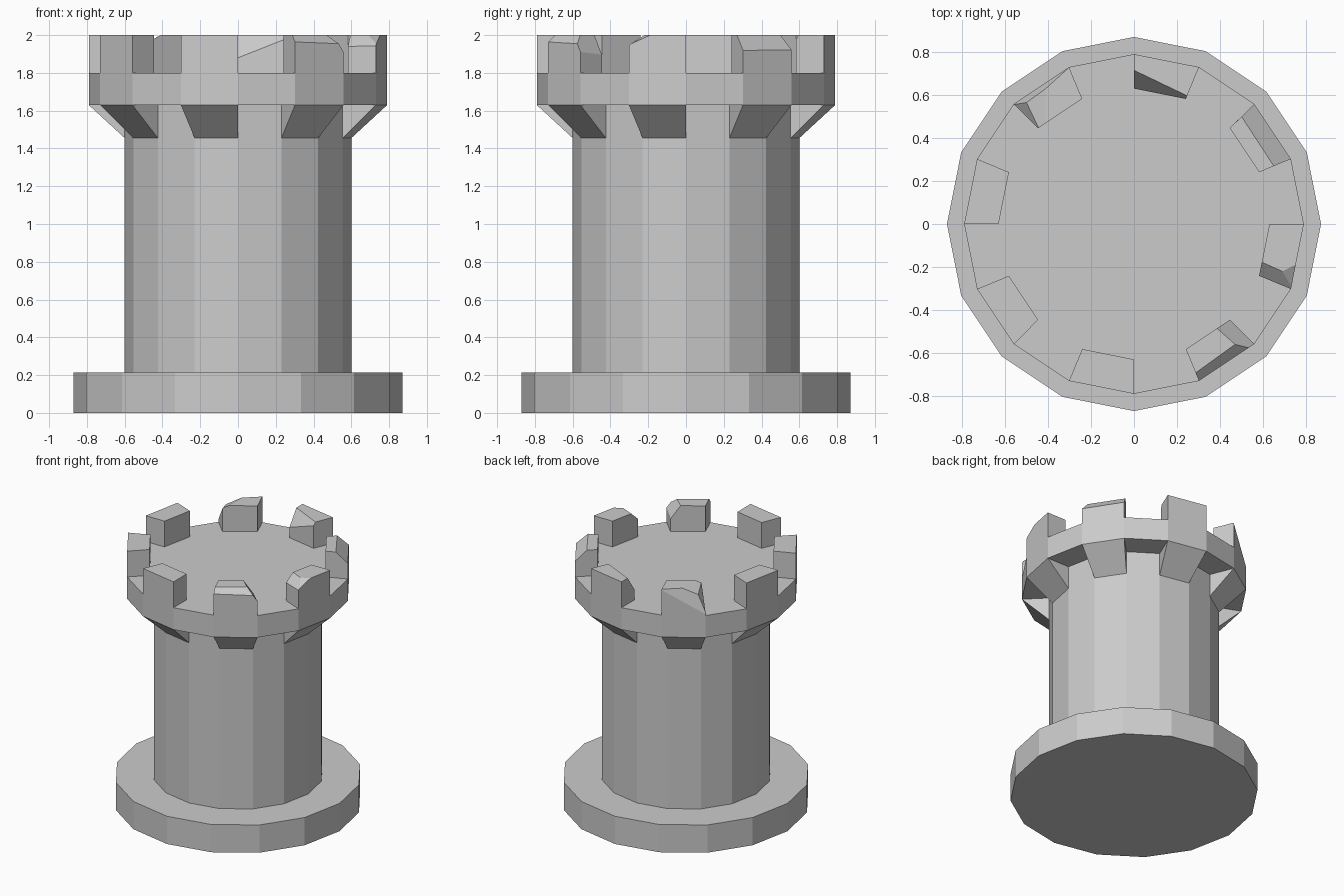
import bpy, bmesh
from math import cos, sin, radians
from mathutils import Vector

if "Cube" in bpy.data.objects:
    bpy.data.objects.remove(bpy.data.objects["Cube"])

SIDES = 16
STEP = 360 / SIDES


def polar(r, deg, z):
    return Vector((r * cos(radians(deg)), r * sin(radians(deg)), z))


def finish(bm, name):
    bmesh.ops.recalc_face_normals(bm, faces=bm.faces[:])
    me = bpy.data.meshes.new(name)
    bm.to_mesh(me)
    bm.free()
    ob = bpy.data.objects.new(name, me)
    bpy.context.collection.objects.link(ob)
    return ob


def drum(name, r, z0, z1):
    """16-sided cylinder with a corner on the x axis."""
    bm = bmesh.new()
    low = bm.faces.new([bm.verts.new(polar(r, i * STEP, z0)) for i in range(SIDES)])
    top = bmesh.ops.extrude_face_region(bm, geom=[low])["geom"]
    bmesh.ops.translate(bm, vec=(0, 0, z1 - z0),
                        verts=[g for g in top if isinstance(g, bmesh.types.BMVert)])
    if low.is_valid and len([f for f in bm.faces if len(f.verts) == SIDES]) < 2:
        bm.faces.new([v for v in bm.verts if abs(v.co.z - z0) < 1e-5])
    return finish(bm, name)


def segment(name, a0, profile, cuts=()):
    """Sweep an (r, z) profile over one side, then slice chips off with planes."""
    bm = bmesh.new()
    a, b = [[bm.verts.new(polar(r, ang, z)) for r, z in profile] for ang in (a0, a0 + STEP)]
    bm.faces.new(a)
    bm.faces.new(b[::-1])
    n = len(profile)
    for i in range(n):
        j = (i + 1) % n
        bm.faces.new((a[j], a[i], b[i], b[j]))
    for p in cuts:
        p0, p1, p2 = map(Vector, p)
        no = (p1 - p0).cross(p2 - p0).normalized()
        if no.z < 0:
            no = -no
        bmesh.ops.bisect_plane(bm, geom=bm.verts[:] + bm.edges[:] + bm.faces[:],
                               plane_co=p0, plane_no=no, clear_outer=True)
        rim = [e for e in bm.edges if e.is_boundary]
        if rim:
            bmesh.ops.holes_fill(bm, edges=rim, sides=0)
    return finish(bm, name)


# Main drums
drum("base", 0.87, 0, 0.215)
drum("shaft", 0.60, 0.215, 1.63)
drum("parapet_floor", 0.79, 1.63, 1.80)

# Chips broken off individual battlements, three points per cutting plane
chips = {
    0: [((0.60, -0.18, 2), (0.69, -0.22, 2), (0.58, -0.24, 1.94)),
        ((0.69, -0.22, 2), (0.75, -0.19, 2), (0.73, -0.30, 1.95))],
    1: [((0.65, 0.27, 2), (0.50, 0.50, 2), (0.73, 0.30, 1.92))],
    2: [((0, 0.715, 2), (0.24, 0.60, 2), (0, 0.63, 1.88))],
    3: [((-0.56, 0.56, 1.82), (-0.445, 0.45, 1.98), (-0.50, 0.565, 1.95)),
        ((-0.445, 0.45, 1.98), (-0.41, 0.63, 2), (-0.50, 0.565, 1.95)),
        ((-0.30, 0.73, 2), (-0.41, 0.63, 2), (-0.50, 0.565, 1.95))],
    7: [((0.29, -0.69, 2), (0.47, -0.56, 2), (0.30, -0.73, 1.965)),
        ((0.38, -0.48, 2), (0.47, -0.56, 2), (0.555, -0.555, 1.91))],
}

# Battlements and the sloped supports under them, on every other side
for k in range(8):
    a0 = 45 * k - STEP
    segment(f"battlement_{k}", a0,
            [(0.63, 1.80), (0.79, 1.80), (0.79, 2.0), (0.63, 2.0)], chips.get(k, ()))
    segment(f"support_{k}", a0, [(0.60, 1.455), (0.79, 1.63), (0.60, 1.63)])
